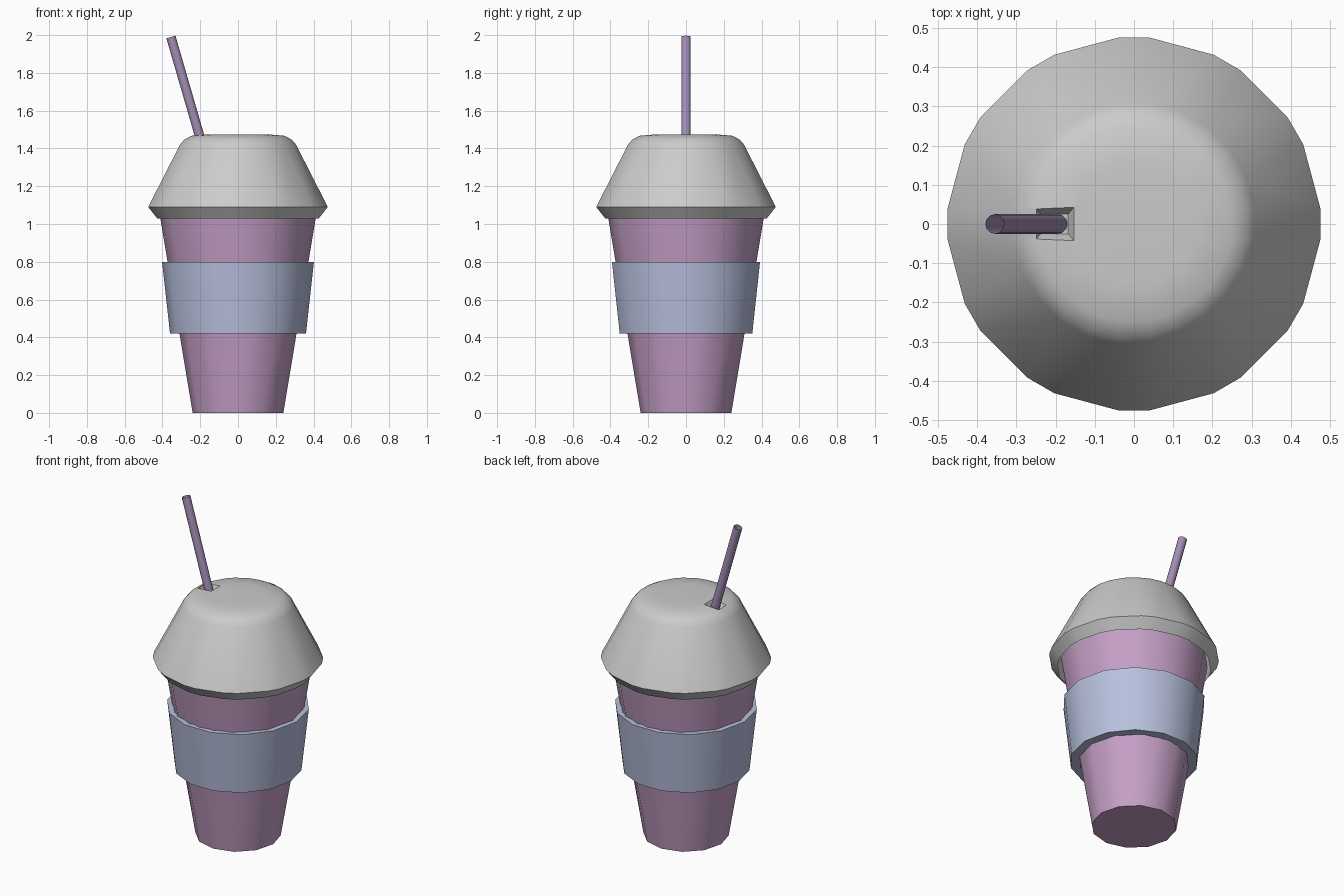
import bpy, bmesh
from math import cos, sin, pi, radians, asin
from mathutils import Vector

if "Cube" in bpy.data.objects:
    bpy.data.objects.remove(bpy.data.objects["Cube"])


def material(name, rgb):
    m = bpy.data.materials.new(name)
    m.diffuse_color = (*rgb, 1)
    m.use_nodes = True
    m.node_tree.nodes["Principled BSDF"].inputs["Base Color"].default_value = m.diffuse_color
    return m


def finish(name, bm, mat=None):
    bmesh.ops.recalc_face_normals(bm, faces=bm.faces)
    me = bpy.data.meshes.new(name)
    bm.to_mesh(me)
    bm.free()
    ob = bpy.data.objects.new(name, me)
    bpy.context.collection.objects.link(ob)
    if mat:
        me.materials.append(mat)
    return ob


def smooth(ob, angle=35):
    bpy.ops.object.select_all(action='DESELECT')
    ob.select_set(True)
    bpy.context.view_layer.objects.active = ob
    bpy.ops.object.shade_smooth_by_angle(angle=radians(angle))


def lathe(name, profile, angles, mat=None, caps=True, closed=False):
    """Sweep an (r, z) profile; angles(r) gives the corner angles of a ring."""
    bm = bmesh.new()
    rings = [[bm.verts.new((r * cos(a), r * sin(a), z)) for a in angles(r)]
             for r, z in profile]
    pairs = list(zip(rings, rings[1:]))
    if closed:
        pairs.append((rings[-1], rings[0]))
    for lo, hi in pairs:
        n = len(lo)
        for i in range(n):
            j = (i + 1) % n
            bm.faces.new((lo[i], lo[j], hi[j], hi[i]))
    if caps and not closed:
        bm.faces.new(rings[0])
        bm.faces.new(rings[-1])
    return finish(name, bm, mat)


def regular(n):
    return lambda r: [2 * pi * i / n for i in range(n)]


def chamfered(r, half=0.04):
    # twelve sides with every corner cut to a constant width
    d = asin(half / r)
    return [k * pi / 6 + s * d for k in range(12) for s in (-1, 1)]


pink = material("cup_pink", (0.56, 0.35, 0.57))
blue = material("sleeve_blue", (0.48, 0.53, 0.73))
purple = material("straw_purple", (0.37, 0.27, 0.47))

# Cup
cup = lathe("cup", [(0.24, 0), (0.418, 1.07)], regular(12), pink)
smooth(cup)

# Sleeve
sleeve = lathe("sleeve", [(0.36, 0.42), (0.402, 0.80), (0.37, 0.80), (0.305, 0.42)],
               regular(14), blue, closed=True)
smooth(sleeve)

# Lid, with a flared skirt and rounded shoulder
lid = lathe("lid", [(0.43, 1.03), (0.477, 1.09), (0.31, 1.42), (0.287, 1.447),
                    (0.25, 1.467), (0.16, 1.475)], chamfered)

# Straw slot, cut as a tapered pocket
bm = bmesh.new()
rows = [[bm.verts.new((-0.203 + sx * hx, sy * hy, z))
         for sx, sy in ((-1, -1), (1, -1), (1, 1), (-1, 1))]
        for hx, hy, z in ((0.035, 0.025, 1.44), (0.06, 0.055, 1.50))]
for i in range(4):
    j = (i + 1) % 4
    bm.faces.new((rows[0][i], rows[0][j], rows[1][j], rows[1][i]))
bm.faces.new(rows[0])
bm.faces.new(rows[1])
cutter = finish("slot_cutter", bm)
cutter.hide_render = True
mod = lid.modifiers.new("slot", 'BOOLEAN')
mod.operation = 'DIFFERENCE'
mod.solver = 'EXACT'
mod.object = cutter
bpy.context.view_layer.objects.active = lid
bpy.ops.object.modifier_apply(modifier=mod.name)
bpy.data.objects.remove(cutter)

# Open the underside of the lid
bm = bmesh.new()
bm.from_mesh(lid.data)
under = [f for f in bm.faces if all(v.co.z < 1.04 for v in f.verts)]
bmesh.ops.delete(bm, geom=under, context='FACES')
bm.to_mesh(lid.data)
bm.free()
smooth(lid)

# Straw, an open tilted tube
straw = lathe("straw", [(0.025, 0), (0.025, 0.583)], regular(12), purple, caps=False)
low, high = Vector((-0.193, 0, 1.43)), Vector((-0.356, 0, 1.993))
straw.location = low
straw.rotation_euler = (high - low).to_track_quat('Z', 'Y').to_euler()
smooth(straw)
